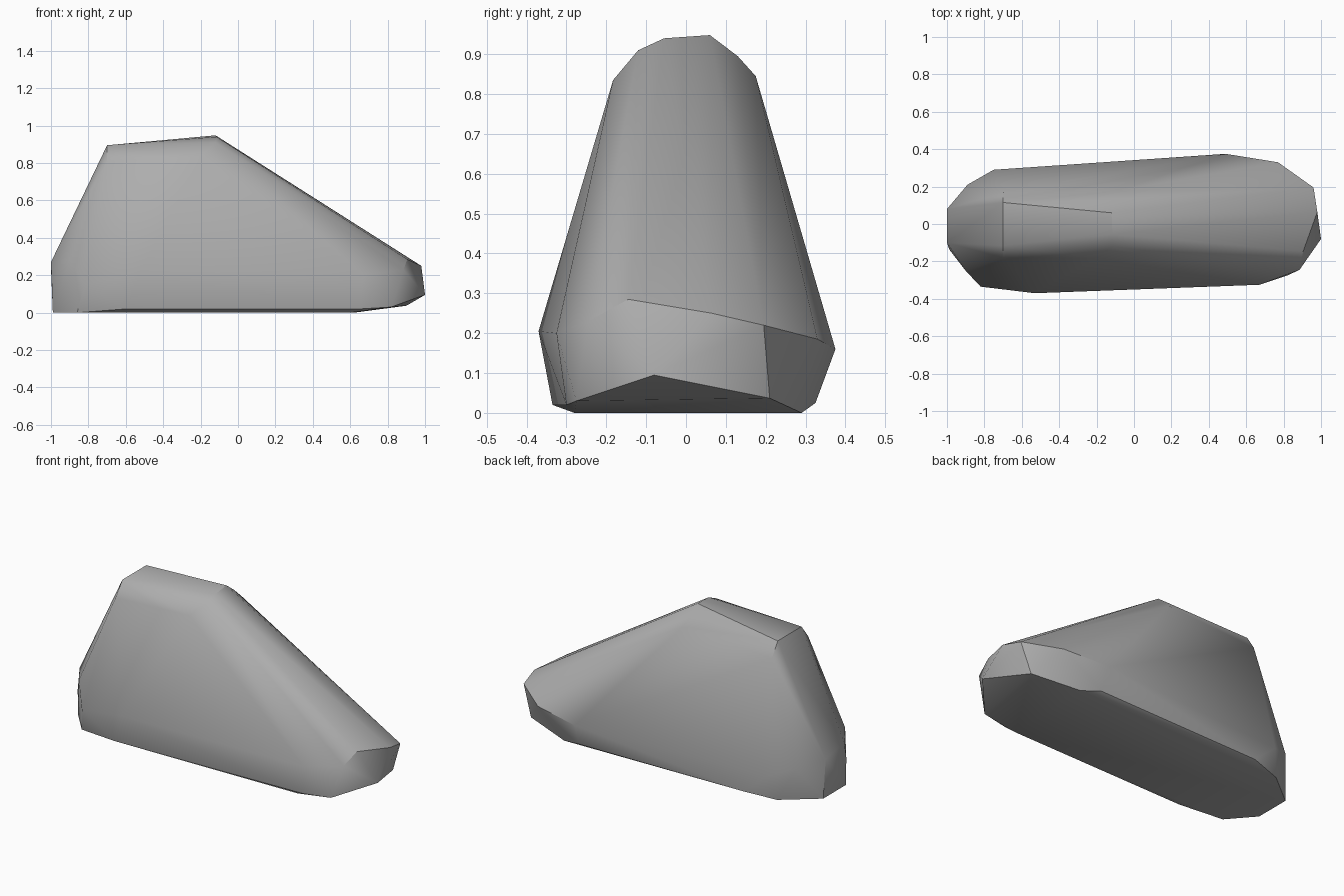
import bpy, bmesh, math

cube = bpy.data.objects.get("Cube")
if cube:
    bpy.data.objects.remove(cube, do_unlink=True)

# Stone colour
stone = bpy.data.materials.new("grey stone")
stone.use_nodes = True
colour = (0.42, 0.42, 0.42, 1)
stone.diffuse_color = colour
stone.node_tree.nodes["Principled BSDF"].inputs["Base Color"].default_value = colour

# Corners of the boulder, grouped by level
base = [(-.99, .09, 0), (-.79, .25, 0), (.62, .29, 0), (.6, -.28, 0), (-.86, -.28, 0), (-.99, -.13, 0)]
skirt = [(-.6, .3, .02), (.5, .325, .025), (.9, .21, .037), (1, -.08, .095),
         (.82, -.275, .03), (.65, -.3, .02), (-.6, -.335, .02)]
waist = [(-1, .08, .24), (-.89, .21, .2), (-.75, .29, .15), (.49, .375, .16), (.77, .33, .185),
         (.96, .195, .22), (.98, .065, .25), (.905, -.145, .285), (.885, -.245, .23),
         (.67, -.325, .2), (-.53, -.37, .205), (-.82, -.335, .155), (-.9, -.25, .28),
         (-.985, -.14, .155), (-1, -.1, .27)]
shoulder = [(-.7, .17, .81), (-.1, .175, .845), (-.12, .13, .895),
            (-.12, -.12, .91), (-.2, -.183, .835), (-.7, -.18, .81)]
crown = [(-.7, .115, .895), (-.12, .06, .948), (-.115, -.055, .94), (-.7, -.115, .895)]

# Boulder: convex skin over the corners
bm = bmesh.new()
for corner in base + skirt + waist + shoulder + crown:
    bm.verts.new(corner)
bmesh.ops.convex_hull(bm, input=bm.verts)
loose = [v for v in bm.verts if not v.link_faces]
bmesh.ops.delete(bm, geom=loose, context="VERTS")
bmesh.ops.recalc_face_normals(bm, faces=bm.faces)
mesh = bpy.data.meshes.new("boulder")
bm.to_mesh(mesh)
bm.free()
mesh.materials.append(stone)

boulder = bpy.data.objects.new("boulder", mesh)
bpy.context.collection.objects.link(boulder)
bpy.ops.object.select_all(action="DESELECT")
boulder.select_set(True)
bpy.context.view_layer.objects.active = boulder
bpy.ops.object.shade_smooth_by_angle(angle=math.radians(35))
